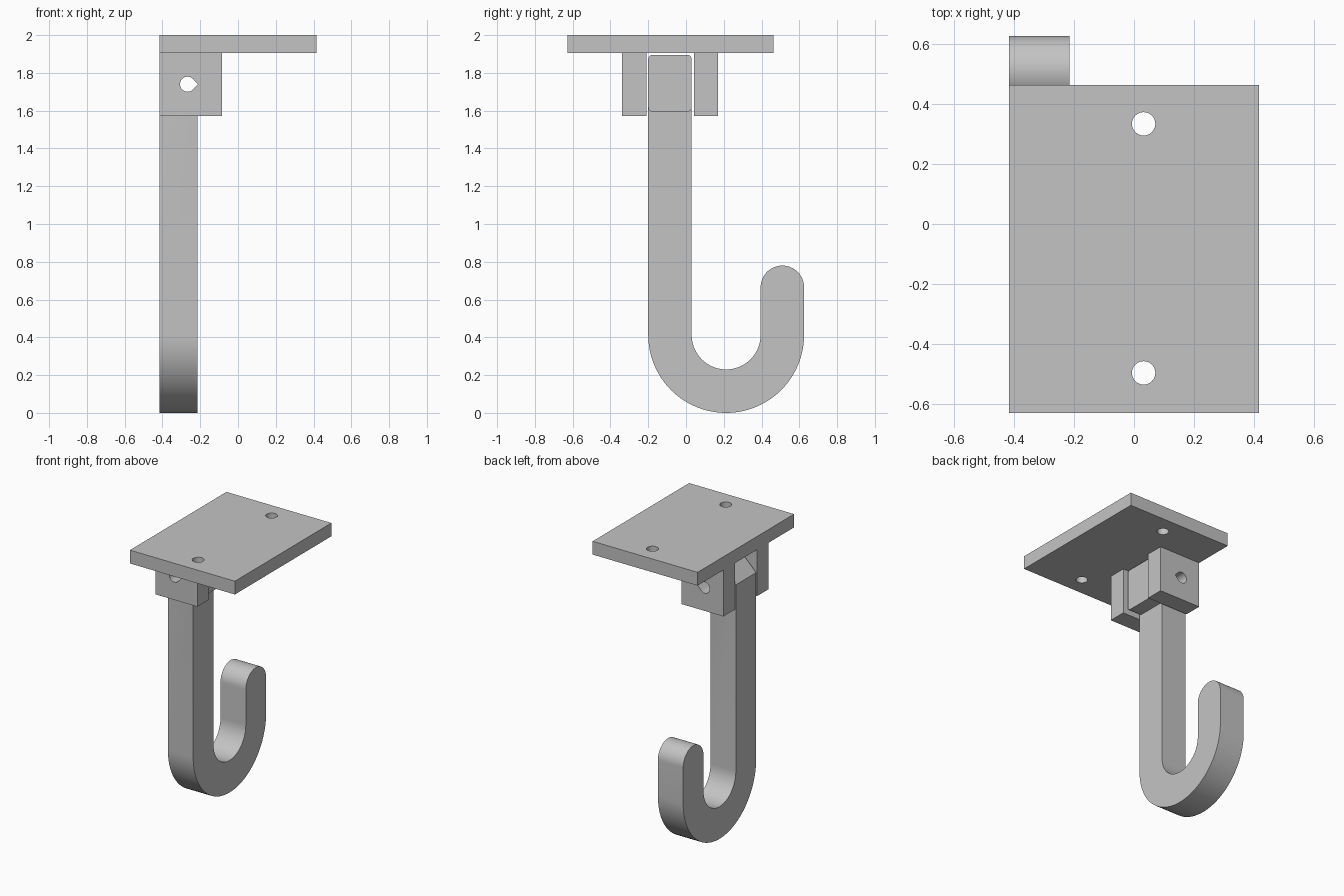
import bpy, bmesh
from math import sin, cos, pi, radians
from mathutils import Vector

cube = bpy.data.objects.get("Cube")
if cube:
    bpy.data.objects.remove(cube, do_unlink=True)

grey = bpy.data.materials.new("plain_grey")
grey.use_nodes = True
color = (0.55, 0.55, 0.55, 1)
grey.diffuse_color = color
grey.node_tree.nodes["Principled BSDF"].inputs["Base Color"].default_value = color


def arc(cx, cy, r, start, end, n):
    """Points on an arc, angles in degrees."""
    angles = [radians(start + (end - start) * i / n) for i in range(n + 1)]
    return [(cx + r * cos(a), cy + r * sin(a)) for a in angles]


def prism(name, profile, axis, low, high, chamfer=None):
    """Extrude a closed 2D profile along an axis from low to high."""
    place = {"x": lambda p: (low, p[0], p[1]),
             "y": lambda p: (p[0], low, p[1]),
             "z": lambda p: (p[0], p[1], low)}[axis]
    bm = bmesh.new()
    face = bm.faces.new([bm.verts.new(place(p)) for p in profile])
    moved = bmesh.ops.extrude_face_region(bm, geom=[face])["geom"]
    step = Vector([(high - low) * (a == axis) for a in "xyz"])
    bmesh.ops.translate(bm, vec=step, verts=[v for v in moved if isinstance(v, bmesh.types.BMVert)])
    if chamfer:
        point, normal = chamfer
        cut = bmesh.ops.bisect_plane(bm, geom=bm.verts[:] + bm.edges[:] + bm.faces[:],
                                     plane_co=point, plane_no=normal, clear_outer=True)
        rim = [e for e in cut["geom_cut"] if isinstance(e, bmesh.types.BMEdge)]
        bmesh.ops.edgeloop_fill(bm, edges=rim)
    bmesh.ops.recalc_face_normals(bm, faces=bm.faces)
    mesh = bpy.data.meshes.new(name)
    bm.to_mesh(mesh)
    bm.free()
    obj = bpy.data.objects.new(name, mesh)
    bpy.context.collection.objects.link(obj)
    mesh.materials.append(grey)
    return obj


def combine(obj, other, operation):
    """Apply a boolean and remove the helper object."""
    bpy.context.view_layer.objects.active = obj
    mod = obj.modifiers.new("combine", "BOOLEAN")
    mod.operation, mod.object, mod.solver = operation, other, "EXACT"
    bpy.ops.object.modifier_apply(modifier=mod.name)
    bpy.data.objects.remove(other, do_unlink=True)


def box(x0, x1, y0, y1):
    return [(x0, y0), (x1, y0), (x1, y1), (x0, y1)]


def pin_hole():
    """Teardrop cutter along the hinge axis."""
    outline = arc(PIN_X, PIN_Z, 0.04, 45, 315, 24) + [(PIN_X + 0.055, PIN_Z)]
    return prism("pin_cutter", outline, "y", -0.5, 0.4)


SIDE = -0.415
PIN_X, PIN_Z = -0.267, 1.74

# Mounting plate with two screw holes
plate = prism("mounting_plate", box(SIDE, -SIDE, -0.628, 0.462), "z", 1.905, 2.0)
for y in (0.333, -0.495):
    hole = prism("screw_cutter", arc(0.032, y, 0.039, 0, 345, 23), "z", 1.8, 2.1)
    combine(plate, hole, "DIFFERENCE")

# Pair of hinge lugs under the plate
lugs = []
for name, y0, y1 in (("front_lug", -0.338, -0.21), ("back_lug", 0.042, 0.17)):
    lug = prism(name, box(SIDE, -0.085, 1.573, 1.905), "y", y0, y1)
    combine(lug, pin_hole(), "DIFFERENCE")
    lugs.append(lug)

# J-shaped hook: outer bend, rounded tip, inner bend, shank
bend_y, bend_z = 0.2125, 0.4125
outline = (arc(bend_y, bend_z, 0.4125, 180, 360, 48)
           + arc(0.51, 0.665, 0.115, 0, 180, 24)
           + arc(bend_y, bend_z, 0.1825, 360, 180, 36)
           + [(0.03, 1.63), (-0.2, 1.63)])
hook = prism("hook", outline, "x", SIDE, -0.215)

# Knuckle with rounded edges and a clearance chamfer
y0, y1, z0, z1, r = -0.2, 0.03, 1.595, 1.895, 0.022
rounded = (arc(y1 - r, z0 + r, r, -90, 0, 6) + arc(y1 - r, z1 - r, r, 0, 90, 6)
           + arc(y0 + r, z1 - r, r, 90, 180, 6) + arc(y0 + r, z0 + r, r, 180, 270, 6))
knuckle = prism("knuckle", rounded, "x", SIDE, -0.115,
                chamfer=((SIDE, 0, 1.745), (-1, 0, 1)))
combine(hook, knuckle, "UNION")
combine(hook, pin_hole(), "DIFFERENCE")

# Smooth the curved walls, keep the edges sharp
for obj in [plate, hook] + lugs:
    bpy.ops.object.select_all(action="DESELECT")
    obj.select_set(True)
    bpy.context.view_layer.objects.active = obj
    bpy.ops.object.shade_smooth_by_angle(angle=radians(30))
